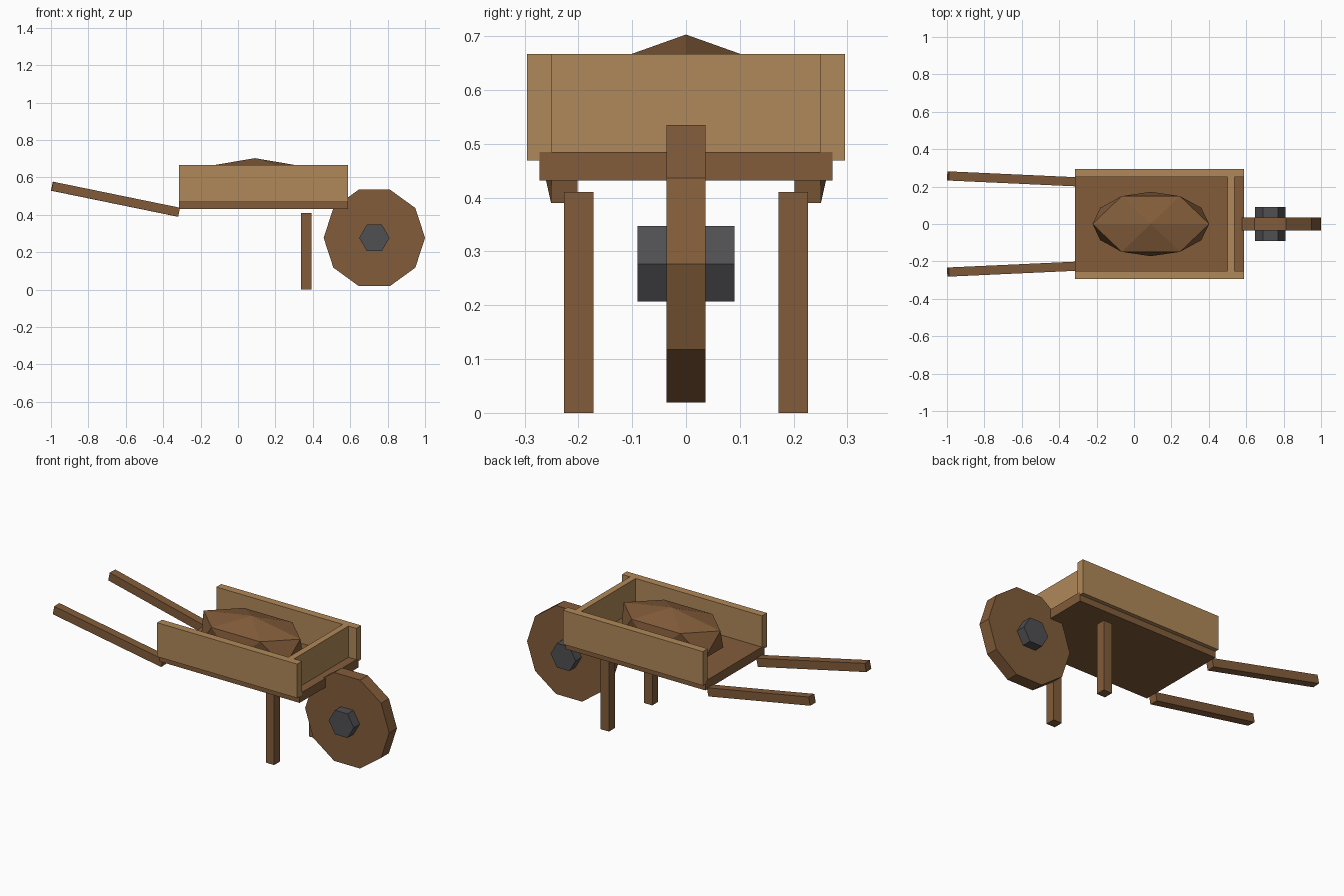
import bpy
import bmesh
from math import pi, cos, sin, atan2, hypot
from mathutils import Vector, Matrix

cube = bpy.data.objects.get("Cube")
if cube:
    bpy.data.objects.remove(cube, do_unlink=True)


def material(name, rgb):
    mat = bpy.data.materials.new(name)
    mat.use_nodes = True
    colour = (*rgb, 1.0)
    mat.diffuse_color = colour
    mat.node_tree.nodes["Principled BSDF"].inputs["Base Color"].default_value = colour
    return mat


DARK_WOOD = material("dark_wood", (0.223, 0.107, 0.042))
LIGHT_WOOD = material("light_wood", (0.434, 0.25, 0.1))
IRON = material("iron", (0.08, 0.08, 0.087))


def finish(name, bm, mat):
    bmesh.ops.recalc_face_normals(bm, faces=bm.faces)
    mesh = bpy.data.meshes.new(name)
    bm.to_mesh(mesh)
    bm.free()
    mesh.materials.append(mat)
    obj = bpy.data.objects.new(name, mesh)
    bpy.context.collection.objects.link(obj)
    return obj


def box(name, low, high, mat):
    low, high = Vector(low), Vector(high)
    bm = bmesh.new()
    bmesh.ops.create_cube(bm, size=1, matrix=Matrix.Translation((low + high) / 2)
                          @ Matrix.Diagonal((*(high - low), 1)))
    return finish(name, bm, mat)


def beam(name, start, end, width, height, mat):
    """Rectangular bar between two points, kept level across its width."""
    start, end = Vector(start), Vector(end)
    d = end - start
    turn = Matrix.Rotation(atan2(d.y, d.x), 4, 'Z') @ Matrix.Rotation(-atan2(d.z, hypot(d.x, d.y)), 4, 'Y')
    bm = bmesh.new()
    bmesh.ops.create_cube(bm, size=1, matrix=Matrix.Translation((start + end) / 2) @ turn
                          @ Matrix.Diagonal((d.length, width, height, 1)))
    return finish(name, bm, mat)


def disc(name, sides, radius, width, centre, mat):
    """Flat-sided cylinder with its axle along y and a corner towards +x."""
    bm = bmesh.new()
    rings = [[bm.verts.new((centre[0] + radius * cos(2 * pi * i / sides), y,
                            centre[2] + radius * sin(2 * pi * i / sides)))
              for i in range(sides)] for y in (-width / 2, width / 2)]
    for ring in rings:
        bm.faces.new(ring)
    for i in range(sides):
        j = (i + 1) % sides
        bm.faces.new((rings[0][i], rings[0][j], rings[1][j], rings[1][i]))
    return finish(name, bm, mat)


# Tray
box("tray_floor", (-0.315, -0.272, 0.432), (0.588, 0.272, 0.485), DARK_WOOD)
box("front_board", (0.5, -0.25, 0.485), (0.537, 0.25, 0.667), LIGHT_WOOD)

# Side boards, legs and handles, one of each per side
for side, s in (("left", 1), ("right", -1)):
    y0, y1 = sorted((s * 0.25, s * 0.295))
    box(f"side_board_{side}", (-0.315, y0, 0.469), (0.588, y1, 0.667), LIGHT_WOOD)
    y0, y1 = sorted((s * 0.172, s * 0.227))
    box(f"leg_{side}", (0.338, y0, 0), (0.392, y1, 0.41), DARK_WOOD)
    beam(f"handle_{side}", (-0.316, s * 0.226, 0.414), (-0.994, s * 0.257, 0.553),
         0.049, 0.049, DARK_WOOD)

# Wheel and hub
axle = (0.729, 0, 0.277)
disc("wheel", 10, 0.271, 0.072, axle, DARK_WOOD)
disc("wheel_hub", 6, 0.081, 0.181, axle, IRON)

# Heaped load: two staggered rings of six points, with a peak and a base point
bm = bmesh.new()
centre, rx, ry = 0.09, 0.312, 0.172
peak = bm.verts.new((centre, 0, 0.703))
base = bm.verts.new((centre, 0, 0.456))
upper, lower = [[bm.verts.new((centre + rx * cos(pi / 3 * (i + shift)),
                               ry * sin(pi / 3 * (i + shift)), z)) for i in range(6)]
                for shift, z in ((0, 0.65), (0.5, 0.51))]
for i in range(6):
    j = (i + 1) % 6
    bm.faces.new((peak, upper[i], upper[j]))
    bm.faces.new((upper[i], lower[i], upper[j]))
    bm.faces.new((lower[i], lower[j], upper[j]))
    bm.faces.new((base, lower[j], lower[i]))
finish("heaped_load", bm, DARK_WOOD)
